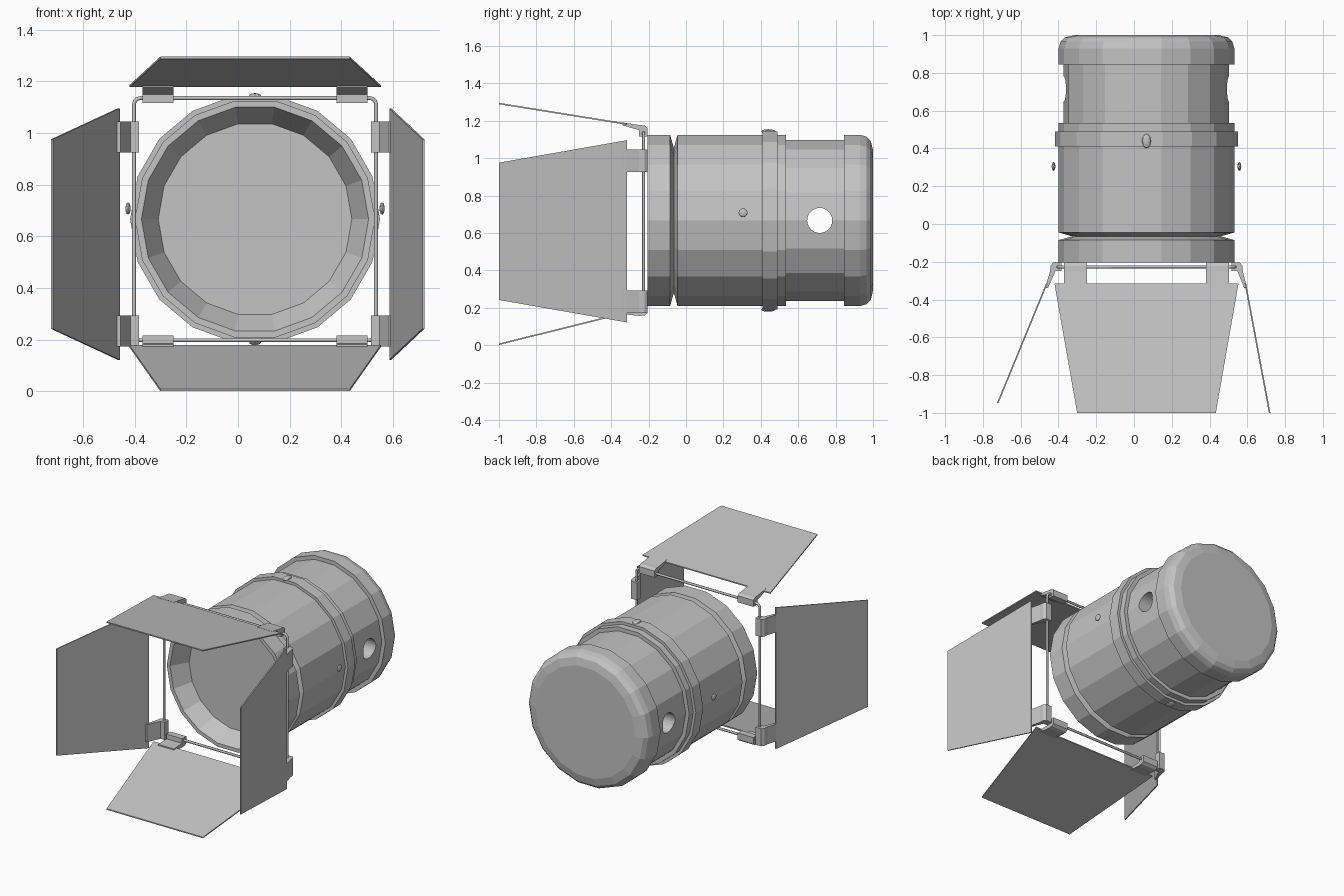
import bpy, bmesh, math
from mathutils import Vector

cube = bpy.data.objects.get("Cube")
if cube:
    bpy.data.objects.remove(cube)

CX, CZ, SIDE_Z = 0.066, 0.667, 0.609   # barrel axis, middle of side flaps
SIDES = 18

grey = bpy.data.materials.new("light grey metal")
grey.use_nodes = True
COLOR = (0.55, 0.55, 0.55, 1)
grey.diffuse_color = COLOR
grey.node_tree.nodes["Principled BSDF"].inputs["Base Color"].default_value = COLOR


def finish(name, bm):
    bmesh.ops.recalc_face_normals(bm, faces=bm.faces)
    mesh = bpy.data.meshes.new(name)
    bm.to_mesh(mesh)
    bm.free()
    obj = bpy.data.objects.new(name, mesh)
    bpy.context.collection.objects.link(obj)
    mesh.materials.append(grey)
    return obj


def lathe(name, profile):
    """Turn (y, radius) points about the barrel axis and close both ends."""
    bm = bmesh.new()
    rings = []
    for y, r in profile:
        angles = [math.tau * i / SIDES for i in range(SIDES)]
        rings.append([bm.verts.new((CX + r * math.cos(a), y, CZ + r * math.sin(a))) for a in angles])
    for a, b in zip(rings, rings[1:]):
        for i in range(SIDES):
            j = (i + 1) % SIDES
            bm.faces.new((a[i], a[j], b[j], b[i]))
    bm.faces.new(rings[0])
    bm.faces.new(rings[-1])
    return finish(name, bm)


def prism(name, lower, upper):
    """Solid between two matching outlines."""
    bm = bmesh.new()
    a = [bm.verts.new(p) for p in lower]
    b = [bm.verts.new(p) for p in upper]
    bm.faces.new(a)
    bm.faces.new(b)
    for i in range(len(a)):
        j = (i + 1) % len(a)
        bm.faces.new((a[i], a[j], b[j], b[i]))
    return finish(name, bm)


# Barrel: recessed front, main housing, band, neck and end cap
lathe("front_ring", [(-0.09, 0.375), (-0.205, 0.44), (-0.205, 0.465),
                     (-0.085, 0.465), (-0.064, 0.39)])
lathe("main_housing", [(-0.066, 0.39), (-0.045, 0.465), (0.535, 0.465)])
lathe("raised_band", [(0.41, 0.484), (0.49, 0.484)])
neck = lathe("rear_neck", [(0.53, 0.438), (0.85, 0.438)])
lathe("end_cap", [(0.845, 0.465), (0.93, 0.465), (0.965, 0.455),
                  (0.988, 0.432), (1.0, 0.38)])

# Cross hole through the neck
bpy.ops.mesh.primitive_cylinder_add(vertices=24, radius=0.067, depth=1.2,
                                    location=(CX, 0.715, CZ), rotation=(0, math.pi / 2, 0))
cutter = bpy.context.object
cutter.name = "hole_cutter"
cutter.data.materials.append(grey)
cutter.hide_render = True
cutter.hide_set(True)
hole = neck.modifiers.new("cross_hole", 'BOOLEAN')
hole.object = cutter
hole.solver = 'EXACT'


# Screw heads on the sides and on the band
def screw(name, location, scale):
    bpy.ops.mesh.primitive_uv_sphere_add(segments=12, ring_count=6, radius=1, location=location)
    obj = bpy.context.object
    obj.name = name
    obj.scale = scale
    obj.data.materials.append(grey)


for label, s in (("left", 1), ("right", -1)):
    screw(label + "_screw", (CX + s * 0.492, 0.305, 0.708), (0.01, 0.024, 0.024))
for label, s in (("top", 1), ("bottom", -1)):
    screw(label + "_screw", (CX, 0.44, CZ + s * 0.476), (0.024, 0.038, 0.012))

# Square wire frame with rounded corners
curve = bpy.data.curves.new("wire_frame", 'CURVE')
curve.dimensions = '3D'
curve.bevel_depth = 0.0085
curve.bevel_resolution = 1
path = curve.splines.new('POLY')
HALF, ROUND = 0.469, 0.025
points = []
for k, (sx, sz) in enumerate(((1, 1), (-1, 1), (-1, -1), (1, -1))):
    for step in range(4):
        a = math.pi / 2 * (k + step / 3)
        points.append((CX + sx * (HALF - ROUND) + ROUND * math.cos(a), -0.227,
                       CZ + sz * (HALF - ROUND) + ROUND * math.sin(a), 1))
path.points.add(len(points) - 1)
for p, co in zip(path.points, points):
    p.co = co
path.use_cyclic_u = True
frame = bpy.data.objects.new("wire_frame", curve)
curve.materials.append(grey)
bpy.context.collection.objects.link(frame)

# Hinged flaps: u runs along the hinge, v points away from the barrel
PLACE = {
    "top": lambda u, v, y: (CX + u, y, CZ + v),
    "bottom": lambda u, v, y: (CX + u, y, CZ - v),
    "left": lambda u, v, y: (CX + v, y, SIDE_Z + u),
    "right": lambda u, v, y: (CX - v, y, SIDE_Z + u),
}
# Hinge v, tip v and tip y of each flap
FLAPS = {"top": (0.515, 0.625, -1.0), "bottom": (0.492, 0.662, -1.0),
         "left": (0.524, 0.652, -1.0), "right": (0.528, 0.787, -0.947)}
HINGE_Y = -0.316

for side, (hinge, tip, tip_y) in FLAPS.items():
    put = PLACE[side]
    outline = [(-0.487, hinge, HINGE_Y), (0.487, hinge, HINGE_Y),
               (0.367, tip, tip_y), (-0.367, tip, tip_y)]
    t = 0.004
    prism(side + "_flap", [put(u, v - t, y) for u, v, y in outline],
          [put(u, v + t, y) for u, v, y in outline])
    # Two clips hold each flap on the wire
    clip = [(-0.205, 0.45), (-0.205, 0.495), (-0.222, 0.508), (-0.25, 0.51),
            (-0.34, hinge + 0.009), (-0.34, hinge - 0.006), (-0.25, 0.482), (-0.25, 0.45)]
    for n, u in enumerate((-0.376, 0.376)):
        prism(f"{side}_clip_{n + 1}", [put(u - 0.06, v, y) for y, v in clip],
              [put(u + 0.06, v, y) for y, v in clip])
